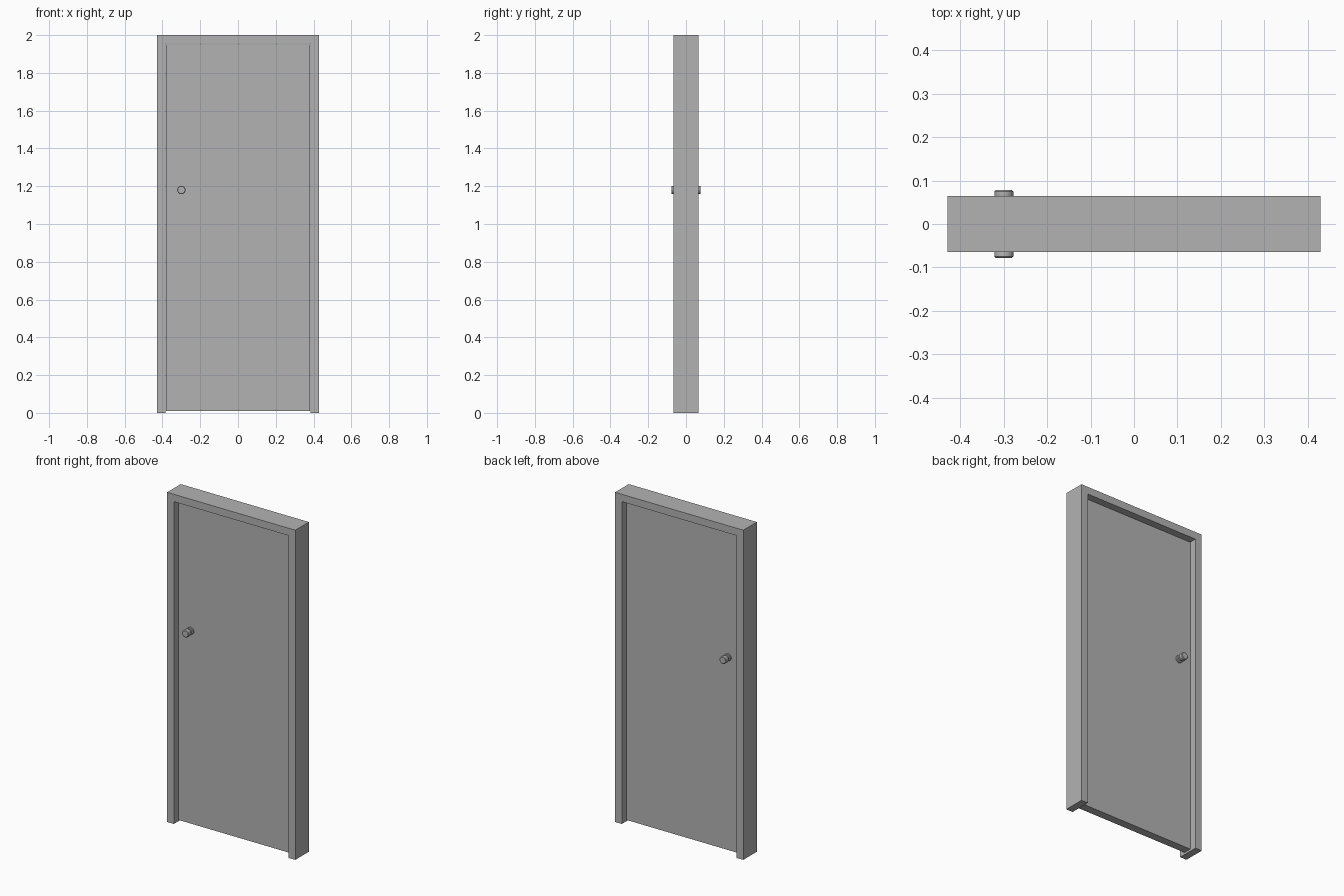
import bpy, bmesh, math
from mathutils import Matrix

old = bpy.data.objects.get("Cube")
if old:
    bpy.data.objects.remove(old, do_unlink=True)

# One plain grey for everything
grey = bpy.data.materials.new("plain grey")
grey.use_nodes = True
GREY = (0.45, 0.45, 0.45, 1)
grey.diffuse_color = GREY
grey.node_tree.nodes["Principled BSDF"].inputs["Base Color"].default_value = GREY


def finish(name, bm):
    bmesh.ops.recalc_face_normals(bm, faces=bm.faces)
    mesh = bpy.data.meshes.new(name)
    bm.to_mesh(mesh)
    bm.free()
    mesh.materials.append(grey)
    obj = bpy.data.objects.new(name, mesh)
    bpy.context.collection.objects.link(obj)
    return obj


# Door frame: an upside-down U outline, extruded through the wall depth
W, H, D = 0.43, 2.0, 0.065
IN_W, IN_H = 0.385, 1.955
outline = [(-W, 0), (-W, H), (W, H), (W, 0),
           (IN_W, 0), (IN_W, IN_H), (-IN_W, IN_H), (-IN_W, 0)]
bm = bmesh.new()
face = bm.faces.new([bm.verts.new((x, -D, z)) for x, z in outline])
ext = bmesh.ops.extrude_face_region(bm, geom=[face])
moved = [v for v in ext["geom"] if isinstance(v, bmesh.types.BMVert)]
bmesh.ops.translate(bm, verts=moved, vec=(0, 2 * D, 0))
finish("door_frame", bm)

# Door leaf, set back from both frame faces
LEAF_W, LEAF_D, LEAF_BOTTOM, LEAF_TOP = 0.382, 0.025, 0.01, 1.951
bm = bmesh.new()
bmesh.ops.create_cube(bm, size=1)
bmesh.ops.scale(bm, vec=(2 * LEAF_W, 2 * LEAF_D, LEAF_TOP - LEAF_BOTTOM), verts=bm.verts)
bmesh.ops.translate(bm, vec=(0, 0, (LEAF_TOP + LEAF_BOTTOM) / 2), verts=bm.verts)
finish("door_leaf", bm)

# Knobs: a lathed profile of (radius, distance from the door centre)
profile = [(0.022, LEAF_D - 0.002), (0.022, 0.031), (0.020, 0.033), (0.011, 0.033),
           (0.011, 0.046), (0.020, 0.048), (0.022, 0.051), (0.022, 0.075),
           (0.019, 0.078), (0, 0.078)]
for name, side in (("front_knob", -1), ("back_knob", 1)):
    bm = bmesh.new()
    verts = [bm.verts.new((r, side * d, 0)) for r, d in profile]
    edges = [bm.edges.new(pair) for pair in zip(verts, verts[1:])]
    bmesh.ops.spin(bm, geom=verts + edges, cent=(0, 0, 0), axis=(0, 1, 0),
                   angle=math.tau, steps=32, use_duplicate=False)
    bmesh.ops.remove_doubles(bm, verts=bm.verts, dist=0.0001)
    bmesh.ops.transform(bm, matrix=Matrix.Translation((-0.3, 0, 1.18)), verts=bm.verts)
    knob = finish(name, bm)
    bpy.ops.object.select_all(action="DESELECT")
    knob.select_set(True)
    bpy.context.view_layer.objects.active = knob
    bpy.ops.object.shade_smooth_by_angle(angle=math.radians(35))
